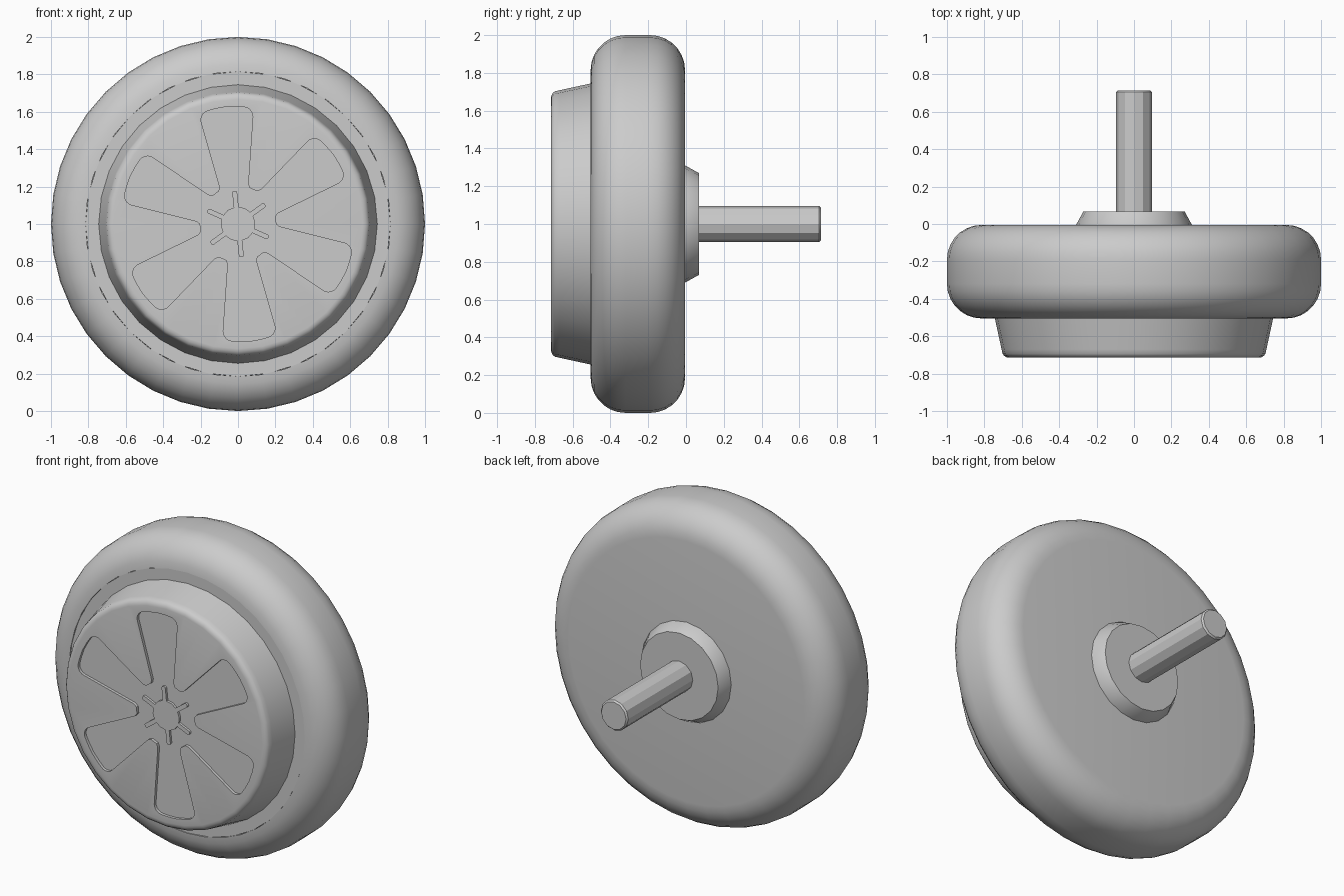
import bpy, bmesh, math
from mathutils import Vector, Matrix

if "Cube" in bpy.data.objects:
    bpy.data.objects.remove(bpy.data.objects["Cube"], do_unlink=True)

grey = bpy.data.materials.new("plain_grey")
grey.use_nodes = True
grey.diffuse_color = (0.6, 0.6, 0.6, 1)
grey.node_tree.nodes["Principled BSDF"].inputs["Base Color"].default_value = (0.6, 0.6, 0.6, 1)

CENTRE_Z = 1.0
TURN = math.radians(96)   # direction of the first petal


def finish(bm, name):
    bmesh.ops.recalc_face_normals(bm, faces=bm.faces)
    mesh = bpy.data.meshes.new(name)
    bm.to_mesh(mesh)
    bm.free()
    obj = bpy.data.objects.new(name, mesh)
    bpy.context.collection.objects.link(obj)
    mesh.materials.append(grey)
    return obj


def smooth(obj, angle=35):
    bpy.ops.object.select_all(action="DESELECT")
    obj.select_set(True)
    bpy.context.view_layer.objects.active = obj
    bpy.ops.object.shade_smooth_by_angle(angle=math.radians(angle))


def lathe(name, profile, segments):
    """Spin (radius, y) points round the wheel axis, starting and ending on it."""
    bm = bmesh.new()
    verts = [bm.verts.new((0, y, r)) for r, y in profile]
    edges = [bm.edges.new(pair) for pair in zip(verts, verts[1:])]
    bmesh.ops.spin(bm, geom=verts + edges, axis=(0, 1, 0), cent=(0, 0, 0),
                   angle=math.tau, steps=segments, use_duplicate=False)
    bmesh.ops.remove_doubles(bm, verts=bm.verts, dist=0.0005)
    bmesh.ops.translate(bm, verts=bm.verts, vec=(0, 0, CENTRE_Z))
    return finish(bm, name)


def arc(cr, cy, radius, start, end, steps):
    angles = [math.radians(start + (end - start) * i / steps) for i in range(steps + 1)]
    return [(cr + radius * math.cos(a), cy + radius * math.sin(a)) for a in angles]


def six_fold(unit):
    """Repeat the (u, v, radius) points of one unit six times round the axis."""
    return [(Matrix.Rotation(TURN + k * math.pi / 3, 2) @ Vector((u, v)), r)
            for k in range(6) for u, v, r in unit]


def rounded(corners, steps=5):
    """Fillet each corner of an outline by its radius."""
    out = []
    for i, (p, r) in enumerate(corners):
        if r == 0:
            out.append(p)
            continue
        a = (corners[i - 1][0] - p).normalized()
        b = (corners[(i + 1) % len(corners)][0] - p).normalized()
        half = a.angle(b) / 2
        centre = p + (a + b).normalized() * r / math.sin(half)
        start = p + a * r / math.tan(half) - centre
        end = p + b * r / math.tan(half) - centre
        for t in range(steps + 1):
            out.append(centre + start.lerp(end, t / steps).normalized() * r)
    return out


def prism(name, outline, y_front, y_back):
    bm = bmesh.new()
    face = bm.faces.new([bm.verts.new((p.x, y_front, p.y + CENTRE_Z)) for p in outline])
    new = bmesh.ops.extrude_face_region(bm, geom=[face], use_keep_orig=True)["geom"]
    moved = [g for g in new if isinstance(g, bmesh.types.BMVert)]
    bmesh.ops.translate(bm, verts=moved, vec=(0, y_back - y_front, 0))
    return finish(bm, name)


# Tyre with a closed back and rounded shoulders
tyre_profile = ([(0, -0.005)] + arc(0.815, -0.19, 0.185, 90, 0, 7)
                + arc(0.815, -0.32, 0.185, 0, -90, 7)
                + [(0.815, -0.49), (0, -0.49)])
smooth(lathe("tyre", tyre_profile, 40))

# Hub: flat flange, tapered wall and softly rounded front edge
hub_profile = ([(0, -0.45), (0.82, -0.45), (0.815, -0.5), (0.745, -0.5), (0.708, -0.67)]
               + arc(0.667, -0.674, 0.041, -10, -90, 4)[1:] + [(0, -0.715)])
hub = lathe("hub", hub_profile, 32)

# Sunken six-petal flower cut into the hub face
petal = [(0.098, -0.057, 0.043), (0.61, -0.147, 0.05), (0.625, -0.06, 0),
         (0.63, 0, 0), (0.625, 0.06, 0), (0.61, 0.147, 0.05)]
cutter = prism("petal_cutter", rounded(six_fold(petal)), -0.8, -0.697)
cutter.hide_render = True
cut = hub.modifiers.new("petals", "BOOLEAN")
cut.operation = "DIFFERENCE"
cut.solver = "EXACT"
cut.object = cutter
bpy.context.view_layer.objects.active = hub
bpy.ops.object.modifier_apply(modifier=cut.name)
bpy.data.objects.remove(cutter, do_unlink=True)
smooth(hub, 30)

# Small raised spoke star in the middle
arm = [(0.09, -0.013, 0), (0.178, -0.013, 0.01), (0.178, 0.013, 0.01),
       (0.09, 0.013, 0), (0.08, 0.046, 0)]
prism("centre_star", rounded(six_fold(arm), 3), -0.712, -0.69)

# Tapered collar and axle on the back
smooth(lathe("collar", [(0, -0.02), (0.31, -0.02), (0.31, -0.005), (0.27, 0.068), (0, 0.068)], 20))
smooth(lathe("axle", [(0, 0.05), (0.095, 0.05), (0.095, 0.705), (0.086, 0.715), (0, 0.715)], 12), 25)
